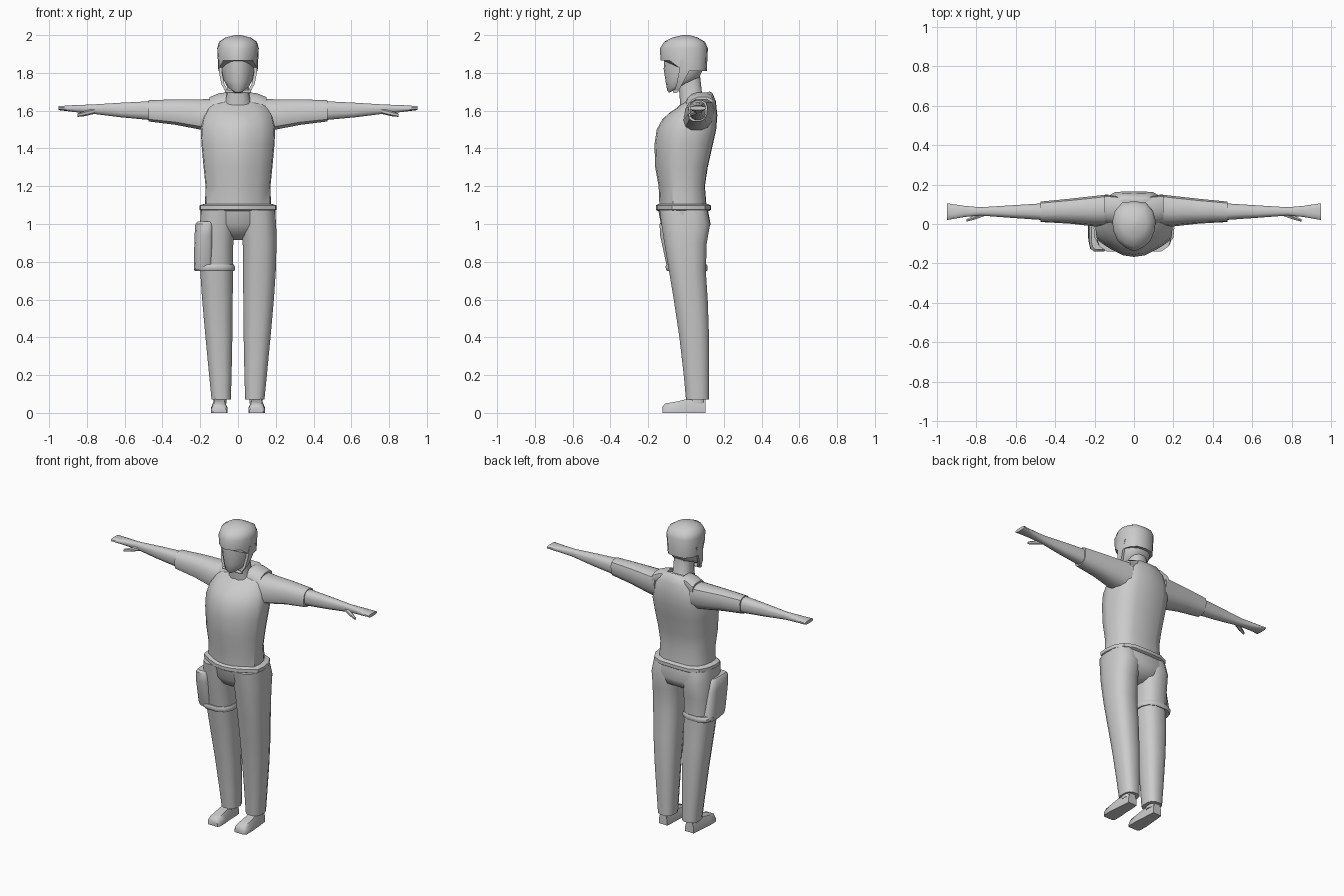
import bpy, bmesh, math
from mathutils import Vector

grey = bpy.data.materials.new("plain_grey")
grey.diffuse_color = (0.6, 0.6, 0.6, 1)


def finish(name, bm, angle=40):
    bmesh.ops.recalc_face_normals(bm, faces=bm.faces)
    me = bpy.data.meshes.new(name)
    bm.to_mesh(me)
    bm.free()
    ob = bpy.data.objects.new(name, me)
    bpy.context.collection.objects.link(ob)
    me.materials.append(grey)
    bpy.ops.object.select_all(action='DESELECT')
    bpy.context.view_layer.objects.active = ob
    ob.select_set(True)
    bpy.ops.object.shade_smooth_by_angle(angle=math.radians(angle))
    return ob


def loft(name, rings, angle=40):
    bm = bmesh.new()
    vs = [[bm.verts.new(p) for p in r] for r in rings]
    n = len(vs[0])
    for a, b in zip(vs, vs[1:]):
        for i in range(n):
            j = (i + 1) % n
            bm.faces.new((a[i], a[j], b[j], b[i]))
    bm.faces.new(vs[0])
    bm.faces.new(vs[-1])
    return finish(name, bm, angle)


def oval(n=12, e=0.75):
    # unit rounded-square section
    out = []
    for i in range(n):
        t = 2 * math.pi * (i + 0.5) / n
        c, s = math.cos(t), math.sin(t)
        out.append((math.copysign(abs(c) ** e, c), math.copysign(abs(s) ** e, s)))
    m = max(p[0] for p in out)
    return [(x / m, y / m) for x, y in out]


def mirror_profile(half):
    return half + [(-x, y) for x, y in reversed(half) if x > 0]


def zring(sec, z, x0, x1, y0, y1, tilt=0):
    # horizontal ring; tilt raises the back
    cx, hx, cy, hy = (x0 + x1) / 2, (x1 - x0) / 2, (y0 + y1) / 2, (y1 - y0) / 2
    return [Vector((cx + u * hx, cy + v * hy, z + tilt * v)) for u, v in sec]


def xring(sec, x, y0, y1, z0, z1, shear=0):
    cy, hy, cz, hz = (y0 + y1) / 2, (y1 - y0) / 2, (z0 + z1) / 2, (z1 - z0) / 2
    return [Vector((x, cy + u * hy + shear * v, cz + v * hz)) for u, v in sec]


def flip(rings, s):
    return [[Vector((p.x * s, p.y, p.z)) for p in r] for r in rings]


ROUND = oval()
CHEST = mirror_profile([(0, -1), (.28, -.95), (.62, -.74), (.97, -.42), (1, -.05),
                        (.95, .4), (.8, .78), (.5, .98), (0, 1)])

# torso: z, half width, y front, y back, tilt
torso = [(1.08, .175, -.14, .11, 0), (1.2, .172, -.145, .10, 0), (1.3, .182, -.163, .115, 0),
         (1.42, .193, -.167, .142, 0), (1.5, .197, -.155, .16, 0), (1.565, .185, -.125, .166, .01),
         (1.62, .16, -.085, .158, .03), (1.655, .125, -.045, .14, .038), (1.672, .085, -.02, .125, .03)]
loft("torso", [zring(CHEST, z, -w, w, a, b, t) for z, w, a, b, t in torso], 50)

# shoulder yoke rising beside the neck
for side, s in (("right", -1), ("left", 1)):
    r = [xring(ROUND, x, a, b, c, d, .02) for x, a, b, c, d in
         [(.06, .0, .13, 1.6, 1.697), (.1, .0, .135, 1.58, 1.692), (.15, .0, .14, 1.53, 1.672)]]
    loft(side + "_shoulder", flip(r, s))

# belt
belt = [(1.068, .19, -.148, .12), (1.076, .205, -.16, .132), (1.098, .205, -.16, .132), (1.106, .18, -.145, .115)]
loft("belt", [zring(CHEST, z, -w, w, a, b) for z, w, a, b in belt], 35)

# neck
loft("neck", [zring(ROUND, z, -w, w, a, b) for z, w, a, b in
              [(1.62, .075, -.03, .12), (1.69, .058, -.035, .085), (1.78, .055, -.045, .075)]])

# head, narrow at the chin
FACE = mirror_profile([(0, -1), (.35, -.93), (.7, -.62), (.95, -.15), (1, .3), (.8, .8), (.4, 1), (0, 1)])
loft("head", [zring(FACE, z, -w, w, a, b, t) for z, w, a, b, t in
              [(1.71, .035, -.09, -.03, .015), (1.73, .06, -.1, .02, .022), (1.765, .08, -.108, .07, .01),
               (1.82, .09, -.118, .09, 0), (1.9, .092, -.115, .1, 0)]], 50)

# helmet
DOME = mirror_profile([(0, -1), (.4, -.86), (.75, -.6), (.95, -.2), (1, .2), (.88, .62), (.55, .94), (0, 1)])
cap = [(1.865, .104, -.135, .11), (1.93, .11, -.138, .116), (1.965, .1, -.115, .1),
       (1.988, .065, -.07, .06), (2.0, .015, -.018, .018)]
rings = [zring(DOME, z, -w, w, a, b) for z, w, a, b in cap]
# rear half of the rim drops over the nape
for p in rings[0]:
    if p.y > -.04:
        p.z = 1.81 + max(0, -p.y) * .5
loft("helmet", rings, 45)

# straps tapering from the helmet to the chin
for side, s in (("right", -1), ("left", 1)):
    r = [[Vector((x, a, z)), Vector((x, b, z)), Vector((x - .016, b, z)), Vector((x - .016, a, z))]
         for x, a, b, z in [(.104, -.03, .04, 1.87), (.1, -.038, .012, 1.8),
                            (.088, -.05, -.02, 1.74), (.066, -.064, -.042, 1.7)]]
    loft(side + "_strap", flip(r, s), 30)
loft("chin_strap", [xring(ROUND, x, -.068, -.045, 1.693, 1.709) for x in (-.07, .07)])

# pelvis
loft("pelvis", [zring(CHEST, z, -w, w, a, b) for z, w, a, b in
                [(.915, .05, -.04, .05), (.95, .15, -.1, .11), (1.0, .198, -.133, .13), (1.08, .198, -.148, .115)]], 50)

for side, s in (("right", -1), ("left", 1)):
    # trouser leg
    leg = [(.07, .038, .14, 0, .122), (.2, .034, .153, -.012, .122), (.4, .03, .172, -.035, .122),
           (.6, .028, .19, -.065, .115), (.75, .027, .2, -.09, .105), (.9, .025, .204, -.115, .11),
           (1.0, .015, .202, -.13, .128), (1.075, .01, .195, -.14, .112)]
    loft(side + "_trouser_leg", flip([zring(ROUND, *l) for l in leg], s), 50)

    # shoe with a raised heel collar
    shoe = [(-.125, .062, .132, .032), (-.11, .055, .142, .05), (-.05, .055, .143, .06),
            (.0, .06, .138, .072), (.07, .062, .132, .075), (.103, .066, .128, .07)]
    sec = [(-1, 0), (1, 0), (1, .45), (.65, 1), (-.65, 1), (-1, .45)]
    r = [[Vector(((a + b) / 2 + u * (b - a) / 2, y, v * h)) for u, v in sec] for y, a, b, h in shoe]
    loft(side + "_shoe", flip(r, s), 50)
    loft(side + "_ankle", flip([zring(ROUND, z, .062, .13, .02, .1) for z in (.05, .1)], s))

    # sleeve
    sl = [(.13, -.01, .145, 1.49, 1.662, .015), (.2, -.008, .138, 1.5, 1.66, .012),
          (.33, .005, .125, 1.525, 1.66, .008), (.475, .012, .112, 1.543, 1.655, .005)]
    loft(side + "_sleeve", flip([xring(ROUND, *p) for p in sl], s))
    # forearm flowing into a flat hand
    arm = [(.46, .02, .105, 1.55, 1.65), (.62, .031, .095, 1.565, 1.642), (.78, .043, .085, 1.585, 1.632),
           (.86, .036, .092, 1.592, 1.63), (.95, .02, .105, 1.603, 1.624)]
    loft(side + "_arm", flip([xring(ROUND, *p) for p in arm], s))
    # thumb
    th = [(.76, .04, .065, 1.585, 1.61), (.81, .022, .045, 1.573, 1.597), (.85, .012, .024, 1.568, 1.584)]
    loft(side + "_thumb", flip([xring(oval(6, 1), *p) for p in th], s))

# thigh band and side pouch on the right leg only
loft("thigh_band", [zring(ROUND, z, a, b, c, d) for z, a, b, c, d in
                    [(.75, -.228, -.02, -.1, .11), (.758, -.233, -.017, -.106, .115),
                     (.775, -.233, -.017, -.108, .115), (.785, -.225, -.022, -.104, .11)]], 35)
loft("thigh_pouch", [zring(oval(12, .5), z, a, -.13, c, d) for z, a, c, d in
                     [(.76, -.233, -.095, .08), (.79, -.234, -.105, .075), (.94, -.23, -.137, .05),
                      (1.0, -.226, -.14, .03), (1.012, -.215, -.13, .02)]], 40)
